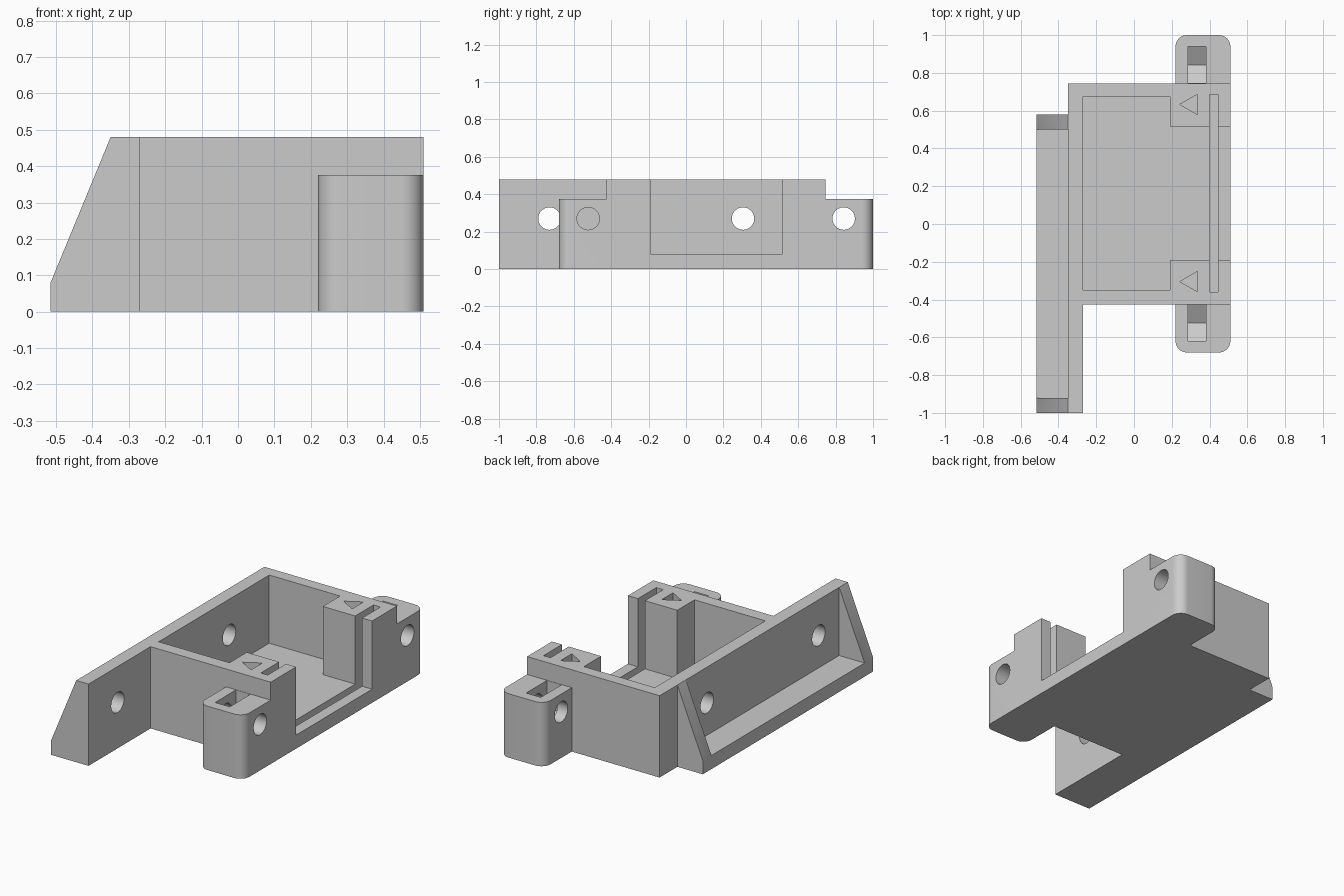
import bpy, bmesh, math
from mathutils import Vector

cube = bpy.data.objects.get("Cube")
if cube:
    bpy.data.objects.remove(cube, do_unlink=True)

grey = bpy.data.materials.new("light grey plastic")
grey.use_nodes = True
COLOUR = (0.6, 0.6, 0.6, 1)
grey.diffuse_color = COLOUR
grey.node_tree.nodes["Principled BSDF"].inputs["Base Color"].default_value = COLOUR


def prism(name, outline, axis, lo, hi):
    """Extrude a 2D outline along an axis: z takes (x, y), y takes (x, z), x takes (y, z)."""
    place = {"x": lambda a, b, t: (t, a, b),
             "y": lambda a, b, t: (a, t, b),
             "z": lambda a, b, t: (a, b, t)}[axis]
    bm = bmesh.new()
    face = bm.faces.new([bm.verts.new(place(a, b, lo)) for a, b in outline])
    ext = bmesh.ops.extrude_face_region(bm, geom=[face])
    moved = [v for v in ext["geom"] if isinstance(v, bmesh.types.BMVert)]
    bmesh.ops.translate(bm, verts=moved, vec=Vector(place(0, 0, hi - lo)))
    bmesh.ops.recalc_face_normals(bm, faces=bm.faces)
    mesh = bpy.data.meshes.new(name)
    bm.to_mesh(mesh)
    bm.free()
    mesh.materials.append(grey)
    obj = bpy.data.objects.new(name, mesh)
    bpy.context.collection.objects.link(obj)
    return obj


def rect(a0, b0, a1, b1):
    return [(a0, b0), (a1, b0), (a1, b1), (a0, b1)]


def arc(cx, cy, r, start, end, n):
    return [(cx + r * math.cos(math.radians(start + (end - start) * i / n)),
             cy + r * math.sin(math.radians(start + (end - start) * i / n)))
            for i in range(n + 1)]


def combine(body, tool, operation):
    """Apply a boolean to the body and discard the tool."""
    tool.hide_render = True
    mod = body.modifiers.new(operation, "BOOLEAN")
    mod.object, mod.operation, mod.solver = tool, operation, "EXACT"
    graph = bpy.context.evaluated_depsgraph_get()
    mesh = bpy.data.meshes.new_from_object(body.evaluated_get(graph))
    body.modifiers.clear()
    body.data = mesh
    bpy.data.objects.remove(tool, do_unlink=True)


HEIGHT, FLOOR, EAR_TOP, HOLE_Z, HOLE_R = 0.48, 0.08, 0.375, 0.27, 0.06
LEFT, FRONT, BACK = 0.51, -0.425, 0.745

# Tray with its right wall carried forward as a mounting plate
body = prism("mounting_tray", [(-0.35, -1), (-0.27, -1), (-0.27, FRONT),
                               (LEFT, FRONT), (LEFT, BACK), (-0.35, BACK)], "z", 0, HEIGHT)

# Right-hand shelf and its two sloping end gussets
combine(body, prism("shelf", rect(-0.515, -1, -0.3, 0.58), "z", 0, FLOOR), "UNION")
for y in (-1, 0.5):
    side = [(-0.515, 0), (-0.3, 0), (-0.3, HEIGHT), (-0.35, HEIGHT), (-0.515, FLOOR)]
    combine(body, prism("gusset", side, "y", y, y + 0.08), "UNION")

# Rounded ears at the front and back
for edge, sign in ((FRONT, -1), (BACK, 1)):
    r, tip, root = 0.06, edge + sign * 0.255, edge - sign * 0.04
    outline = [(LEFT, root)]
    outline += [(x, tip + sign * (y - r)) for x, y in arc(LEFT - r, 0, r, 0, 90, 12)]
    outline += [(x, tip + sign * (y - r)) for x, y in arc(0.22 + r, 0, r, 90, 180, 12)]
    outline += [(0.22, root)]
    combine(body, prism("ear", outline, "z", 0, EAR_TOP), "UNION")

# Inner pocket, open on the left between the two corner blocks
pocket = [(-0.27, -0.35), (0.19, -0.35), (0.19, -0.19), (0.6, -0.19),
          (0.6, 0.515), (0.19, 0.515), (0.19, 0.675), (-0.27, 0.675)]
combine(body, prism("pocket", pocket, "z", FLOOR, 0.6), "DIFFERENCE")

# Panel slot through both blocks and the floor
combine(body, prism("panel_slot", rect(0.4, -0.36, 0.445, 0.685), "z", 0.04, 0.6), "DIFFERENCE")

# Arrow recesses on the block tops
for y in (-0.305, 0.633):
    arrow = [(0.243, y), (0.335, y - 0.053), (0.335, y + 0.053)]
    combine(body, prism("arrow_recess", arrow, "z", HEIGHT - 0.04, 0.6), "DIFFERENCE")

# Screw holes through the plate and the ears
for y, x0, x1 in ((-0.73, -0.4, -0.2), (0.305, -0.4, -0.2), (-0.523, 0.15, 0.6), (0.843, 0.15, 0.6)):
    ring = arc(y, HOLE_Z, HOLE_R, 0, 360, 48)[:-1]
    combine(body, prism("screw_hole", ring, "x", x0, x1), "DIFFERENCE")

# Nut traps with pointed bottoms in the ears
for y in (-0.523, 0.843):
    w = 0.096
    trap = [(y - w, 0.6), (y - w, HOLE_Z - 0.055), (y, HOLE_Z - 0.11),
            (y + w, HOLE_Z - 0.055), (y + w, 0.6)]
    combine(body, prism("nut_trap", trap, "x", 0.285, 0.38), "DIFFERENCE")

# Smooth curves, crisp edges
bpy.ops.object.select_all(action="DESELECT")
body.select_set(True)
bpy.context.view_layer.objects.active = body
bpy.ops.object.shade_smooth_by_angle(angle=math.radians(30))
